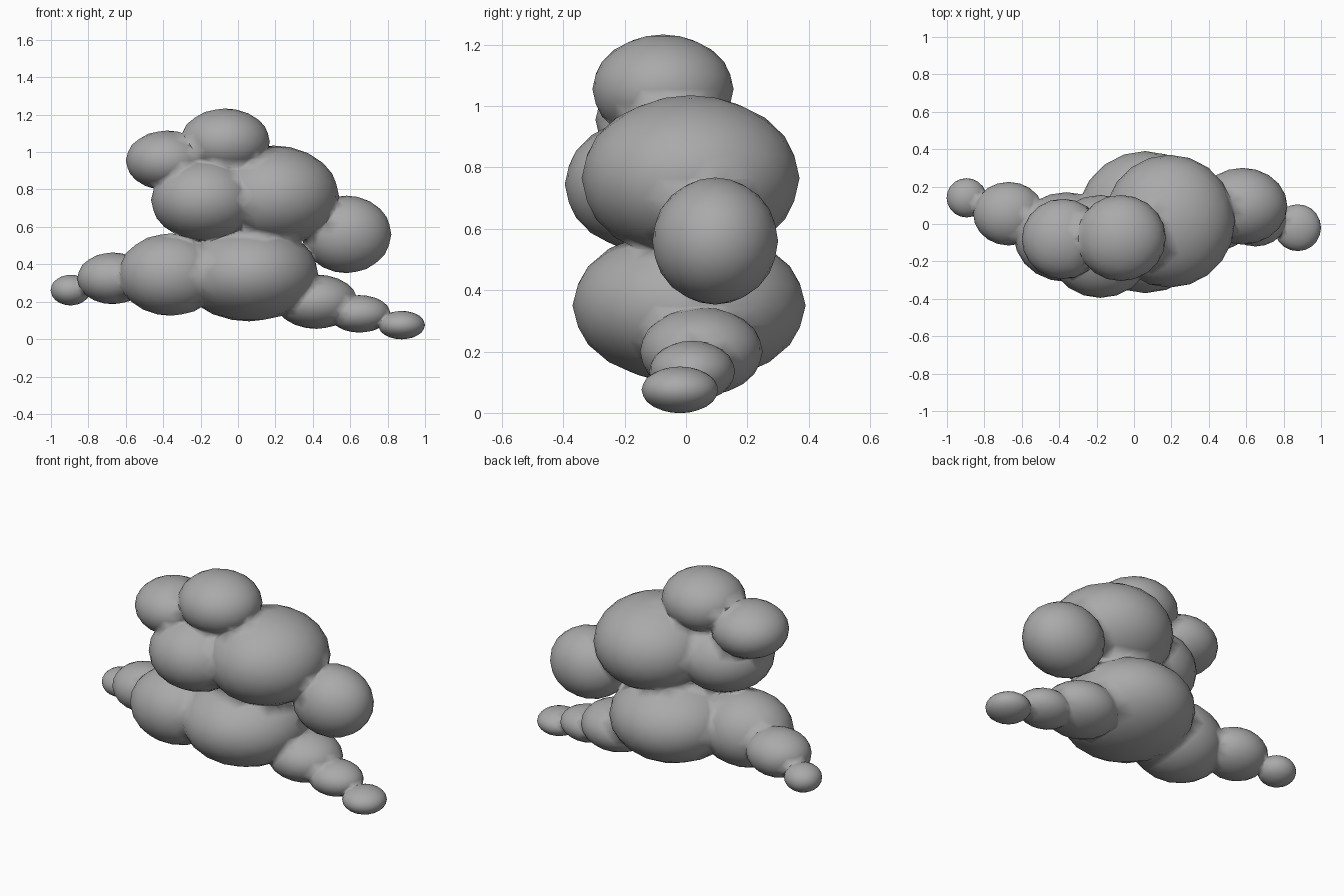
import bpy
from mathutils import Vector

cube = bpy.data.objects.get("Cube")
if cube:
    bpy.data.objects.remove(cube, do_unlink=True)

# Single flat grey
grey = bpy.data.materials.new("cloud_grey")
grey.use_nodes = True
colour = (0.4, 0.4, 0.4, 1)
grey.diffuse_color = colour
grey.node_tree.nodes["Principled BSDF"].inputs["Base Color"].default_value = colour


def puff(name, centre, radii):
    """Faceted ellipsoid lobe."""
    bpy.ops.mesh.primitive_ico_sphere_add(subdivisions=3, radius=1)
    ob = bpy.context.object
    ob.name = name
    for v in ob.data.vertices:
        v.co = Vector(c + r * k for c, r, k in zip(centre, radii, v.co))
    ob.data.materials.append(grey)
    return ob


# Lobes: centre and radii
lobes = [
    ("lower_middle", (0.06, 0.01, 0.35), (0.37, 0.38, 0.255)),
    ("lower_side", (-0.36, -0.07, 0.345), (0.28, 0.24, 0.22)),
    ("upper_large", (0.19, 0.015, 0.765), (0.35, 0.355, 0.27)),
    ("upper_side", (-0.18, -0.12, 0.745), (0.285, 0.275, 0.22)),
    ("top", (-0.07, -0.075, 1.055), (0.24, 0.23, 0.178)),
    ("top_side", (-0.38, -0.08, 0.955), (0.22, 0.215, 0.16)),
    ("round_side", (0.58, 0.095, 0.56), (0.24, 0.205, 0.207)),
    ("tail_inner", (-0.67, 0.055, 0.325), (0.19, 0.17, 0.138)),
    ("tail_tip", (-0.895, 0.14, 0.262), (0.107, 0.105, 0.082)),
    ("trail_inner", (0.42, 0.05, 0.2), (0.22, 0.2, 0.145)),
    ("trail_middle", (0.65, 0.02, 0.135), (0.165, 0.14, 0.1)),
    ("trail_tip", (0.875, -0.02, 0.075), (0.125, 0.125, 0.076)),
]

# Fuse every lobe into one skin
cloud = puff("cloud", *lobes[0][1:])
for lobe in lobes[1:]:
    part = puff(*lobe)
    bpy.context.view_layer.objects.active = cloud
    mod = cloud.modifiers.new("fuse", "BOOLEAN")
    mod.operation = "UNION"
    mod.solver = "EXACT"
    mod.object = part
    bpy.ops.object.modifier_apply(modifier=mod.name)
    bpy.data.objects.remove(part, do_unlink=True)

# Soft shading flows across the seams
weld = cloud.modifiers.new("weld", "WELD")
weld.merge_threshold = 0.012
cloud.data.polygons.foreach_set("use_smooth", [True] * len(cloud.data.polygons))
